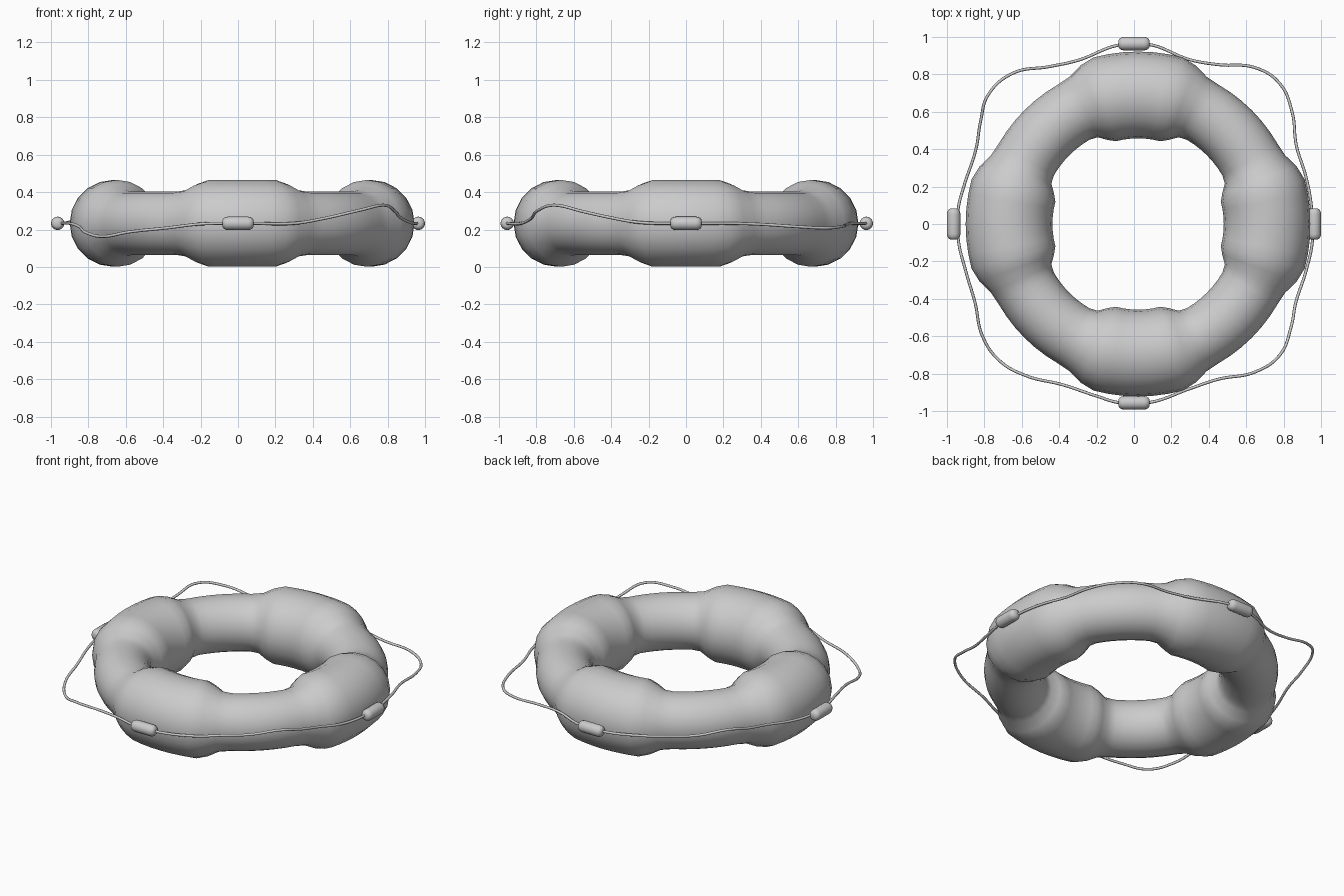
import bpy, bmesh
from math import pi, sin, cos, radians, degrees

if "Cube" in bpy.data.objects:
    bpy.data.objects.remove(bpy.data.objects["Cube"])

ZC = 0.233          # mid height of the ring
RING_X = 0.022      # the ring sits slightly off-centre inside the rope


def finish(name, bm, angle=60):
    bmesh.ops.recalc_face_normals(bm, faces=bm.faces)
    me = bpy.data.meshes.new(name)
    bm.to_mesh(me)
    bm.free()
    ob = bpy.data.objects.new(name, me)
    bpy.context.collection.objects.link(ob)
    bpy.ops.object.select_all(action='DESELECT')
    bpy.context.view_layer.objects.active = ob
    ob.select_set(True)
    bpy.ops.object.shade_smooth_by_angle(angle=radians(angle))
    return ob


# Ring: a torus whose tube swells at the four wrapped bands
def tube_radius(a):
    d = abs((degrees(a) + 45) % 90 - 45)          # degrees from nearest band centre
    t = min(max((d - 15) / 13, 0), 1)
    return 0.232 - 0.062 * t * t * (3 - 2 * t)


bm = bmesh.new()
MAJOR, MINOR = 72, 20
loops = []
for i in range(MAJOR):
    a = 2 * pi * i / MAJOR
    r = tube_radius(a)
    loop = []
    for j in range(MINOR):
        b = 2 * pi * j / MINOR
        d = 0.69 + r * cos(b)
        loop.append(bm.verts.new((RING_X + d * cos(a), d * sin(a), ZC + r * sin(b))))
    loops.append(loop)
for i in range(MAJOR):
    p, q = loops[i], loops[(i + 1) % MAJOR]
    for j in range(MINOR):
        k = (j + 1) % MINOR
        bm.faces.new((p[j], q[j], q[k], p[k]))
finish("buoy_ring", bm)


# Rope clips: rounded capsules, tangent to the ring at each band
def clip(name, x, y, along_x):
    profile = [(-0.083, 0.018), (-0.077, 0.027), (-0.066, 0.034), (-0.052, 0.036)]
    profile += [(-u, r) for u, r in reversed(profile)]
    bm = bmesh.new()
    n = 16
    rows = []
    for u, r in profile:
        row = []
        for j in range(n):
            b = 2 * pi * j / n
            v, w = r * cos(b), r * sin(b)
            co = (x + u, y + v, ZC + w) if along_x else (x + v, y + u, ZC + w)
            row.append(bm.verts.new(co))
        rows.append(row)
    for p, q in zip(rows, rows[1:]):
        for j in range(n):
            k = (j + 1) % n
            bm.faces.new((p[j], p[k], q[k], q[j]))
    bm.faces.new(rows[0])
    bm.faces.new(rows[-1])
    finish(name, bm)


clip("clip_back", 0, 0.964, True)
clip("clip_front", 0, -0.956, True)
clip("clip_left", -0.964, 0, False)
clip("clip_right", 0.964, 0, False)

# Grab rope: four slack spans, each lifted or sagging by its own amount
SPANS = [
    (0.097, [(.08, -.955), (.3, -.88), (.45, -.83), (.65, -.79), (.78, -.70),
             (.84, -.55), (.865, -.42), (.92, -.25), (.955, -.08)]),
    (-0.025, [(.95, .08), (.92, .25), (.868, .42), (.845, .6), (.78, .75),
              (.65, .835), (.45, .852), (.3, .878), (.08, .96)]),
    (0.097, [(-.08, .957), (-.3, .875), (-.45, .842), (-.65, .805), (-.78, .69),
             (-.82, .55), (-.845, .4), (-.91, .2), (-.94, .08)]),
    (-0.07, [(-.94, -.08), (-.9, -.25), (-.85, -.42), (-.81, -.6), (-.72, -.73),
             (-.58, -.81), (-.38, -.86), (-.2, -.92), (-.08, -.955)]),
]
WEIGHTS = [0, 0, .25, .72, 1, .65, .35, .05, 0]

points = [(x, y, ZC + lift * w)
          for lift, span in SPANS for (x, y), w in zip(span, WEIGHTS)]
curve = bpy.data.curves.new("grab_rope", 'CURVE')
curve.dimensions = '3D'
curve.bevel_depth = 0.008
curve.bevel_resolution = 2
curve.resolution_u = 8
spline = curve.splines.new('BEZIER')
spline.bezier_points.add(len(points) - 1)
for bp, co in zip(spline.bezier_points, points):
    bp.co = co
    bp.handle_left_type = bp.handle_right_type = 'AUTO'
spline.use_cyclic_u = True
rope = bpy.data.objects.new("grab_rope", curve)
bpy.context.collection.objects.link(rope)
